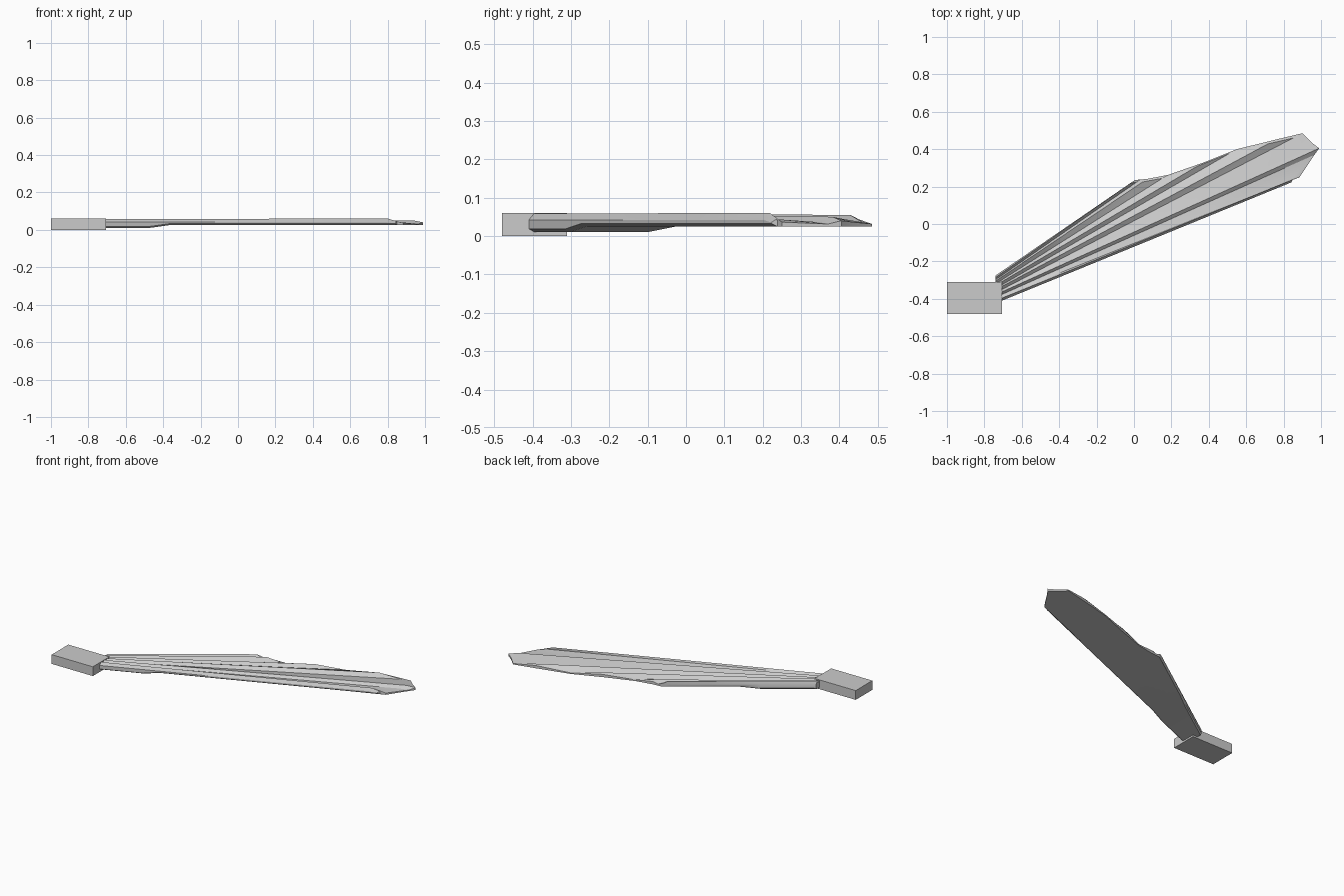
import bpy, bmesh, math

if "Cube" in bpy.data.objects:
    bpy.data.objects.remove(bpy.data.objects["Cube"])

grey = bpy.data.materials.new("light_grey")
grey.diffuse_color = (0.6, 0.6, 0.6, 1)
grey.use_nodes = True
grey.node_tree.nodes["Principled BSDF"].inputs["Base Color"].default_value = grey.diffuse_color


def finish(name, bm):
    bmesh.ops.recalc_face_normals(bm, faces=bm.faces)
    me = bpy.data.meshes.new(name)
    bm.to_mesh(me)
    bm.free()
    me.materials.append(grey)
    ob = bpy.data.objects.new(name, me)
    bpy.context.collection.objects.link(ob)
    return ob


# Mounting block at the root
bm = bmesh.new()
bmesh.ops.create_cube(bm, size=1)
for v in bm.verts:
    v.co = (-0.8525 + v.co.x * 0.295, -0.395 + v.co.y * 0.17, 0.03 + v.co.z * 0.06)
finish("root_block", bm)

# Pleated wing: each ray = (root y, tip x, tip y, root height, tip height)
ROOT_X = -0.74
rays = [
    (-0.424, 0.840, 0.222, 0.042, 0.042),   # front edge
    (-0.410, 0.850, 0.238, 0.059, 0.060),   # ridge
    (-0.398, 0.885, 0.250, 0.052, 0.044),
    (-0.392, 0.965, 0.370, 0.046, 0.036),   # valley
    (-0.378, 0.990, 0.405, 0.059, 0.050),   # ridge
    (-0.372, 0.950, 0.435, 0.053, 0.044),
    (-0.368, 0.900, 0.485, 0.046, 0.036),   # valley
    (-0.352, 0.760, 0.452, 0.059, 0.055),   # ridge
    (-0.345, 0.550, 0.400, 0.046, 0.037),   # valley
    (-0.328, 0.370, 0.328, 0.059, 0.055),   # ridge
    (-0.320, 0.180, 0.262, 0.046, 0.038),   # valley
    (-0.305, 0.070, 0.241, 0.059, 0.056),   # ridge
    (-0.298, 0.035, 0.238, 0.047, 0.042),   # valley
    (-0.285, 0.005, 0.235, 0.059, 0.058),   # ridge
    (-0.275, -0.010, 0.225, 0.042, 0.042),  # back edge
]


def underside(x):
    # thicker near the root, thinning between x = -0.47 and -0.37
    t = min(max((x + 0.47) / 0.10, 0), 1)
    return 0.011 + 0.014 * t


bm = bmesh.new()
top, bottom = [], []
for i, (ry, tx, ty, rz, tz) in enumerate(rays):
    edge = i in (0, len(rays) - 1)
    length = tx - ROOT_X
    stations = [0, (-0.47 - ROOT_X) / length, (-0.37 - ROOT_X) / length, 0.7, 0.97, 1]
    t_row, b_row = [], []
    for k, s in enumerate(stations):
        x, y = ROOT_X + s * length, ry + s * (ty - ry)
        z = rz + s * (tz - rz)
        if k == 5:                       # worn down, thin outer rim
            z = 0.025 + (z - 0.025) * 0.6
        t_row.append(bm.verts.new((x, y, z)))
        b_row.append(bm.verts.new((x, y, underside(x) + (0.008 if edge else 0))))
    top.append(t_row)
    bottom.append(b_row)

for i in range(len(rays) - 1):
    for k in range(5):
        for g in (top, bottom):
            bm.faces.new((g[i][k], g[i][k + 1], g[i + 1][k + 1], g[i + 1][k]))
    for k in (0, 5):                     # root cap and outer rim
        bm.faces.new((top[i][k], top[i + 1][k], bottom[i + 1][k], bottom[i][k]))
for i in (0, -1):                        # front and back sides
    for k in range(5):
        bm.faces.new((top[i][k], top[i][k + 1], bottom[i][k + 1], bottom[i][k]))
wing = finish("pleated_wing", bm)

bpy.context.view_layer.objects.active = wing
wing.select_set(True)
bpy.ops.object.shade_smooth_by_angle(angle=math.radians(25))
